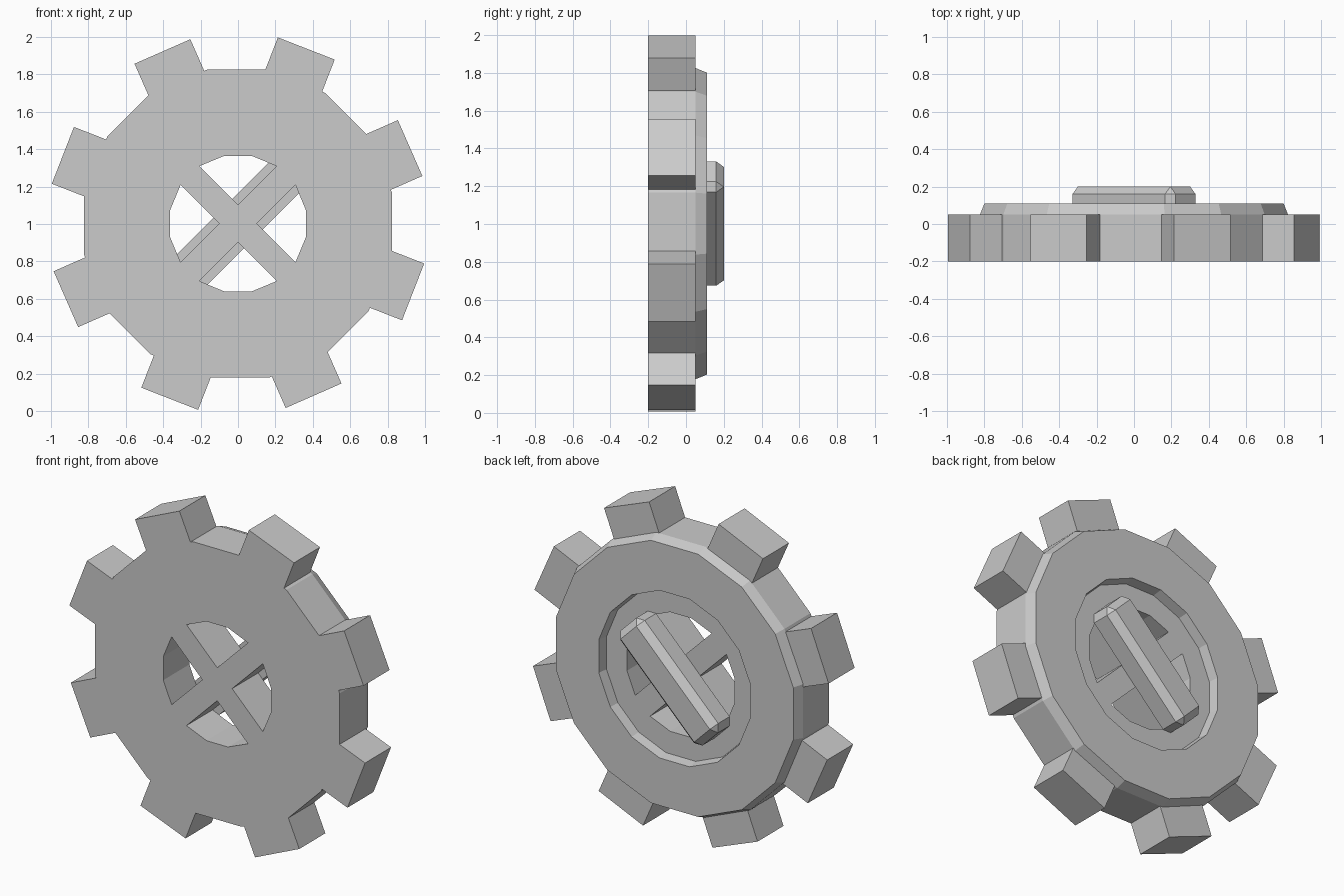
import bpy, bmesh
from math import sin, cos, radians, pi
from mathutils import Matrix, Vector

if "Cube" in bpy.data.objects:
    bpy.data.objects.remove(bpy.data.objects["Cube"])

CENTRE = Vector((0, 0, 1.002))
FRONT, STEP, BACK = -0.2, 0.05, 0.11


def finish(bm, name):
    bmesh.ops.recalc_face_normals(bm, faces=bm.faces)
    me = bpy.data.meshes.new(name)
    bm.to_mesh(me)
    bm.free()
    ob = bpy.data.objects.new(name, me)
    bpy.context.collection.objects.link(ob)
    return ob


def add_box(name, r0, r1, half_w, y0, y1, deg, bevel=0.0):
    """Box running outward from radius r0 to r1, turned about the wheel axis."""
    bm = bmesh.new()
    bmesh.ops.create_cube(bm, size=1)
    bmesh.ops.scale(bm, vec=(r1 - r0, y1 - y0, 2 * half_w), verts=bm.verts)
    bmesh.ops.translate(bm, vec=((r0 + r1) / 2, (y0 + y1) / 2, 0), verts=bm.verts)
    if bevel:
        # chamfer every edge except those around the hidden base
        edges = [e for e in bm.edges if max(v.co.y for v in e.verts) > y1 - 1e-4]
        bmesh.ops.bevel(bm, geom=edges, offset=bevel, segments=1,
                        profile=0.5, affect='EDGES')
    bm.transform(Matrix.Translation(CENTRE) @ Matrix.Rotation(-radians(deg), 4, 'Y'))
    return finish(bm, name)


def add_ring(name, profile, sides):
    """Closed (radius, y) profile swept around the wheel axis."""
    bm = bmesh.new()
    loops = []
    for i in range(sides):
        a = 2 * pi * (i + 0.5) / sides
        loops.append([bm.verts.new(CENTRE + Vector((r * cos(a), y, r * sin(a))))
                      for r, y in profile])
    n = len(profile)
    for i in range(sides):
        p, q = loops[i], loops[(i + 1) % sides]
        for j in range(n):
            k = (j + 1) % n
            bm.faces.new((p[j], p[k], q[k], q[j]))
    return finish(bm, name)


# Wheel body: raised, tapered back rim with a shallow recess around the hub hole
add_ring("wheel_body", [(0.37, FRONT), (0.84, FRONT), (0.84, STEP), (0.815, BACK),
                        (0.52, BACK), (0.51, STEP), (0.37, STEP)], 16)

# Eight square teeth
for i in range(8):
    add_box(f"tooth_{i + 1}", 0.815, 1.005, 0.163, FRONT, STEP, 23.7 + 45 * i)

# Crossed spokes inside the hole
W = 0.071
add_box("long_spoke", -0.367, 0.367, W, FRONT, STEP, 45)
for i, deg in enumerate((135, 315)):
    add_box(f"short_spoke_{i + 1}", W, 0.367, W, FRONT, STEP, deg)

# Chamfered turning handle on the back; vertical corners are cut as well
handle = add_box("back_handle", -0.39, 0.39, 0.115, STEP, 0.2, 45)
bm = bmesh.new()
bm.from_mesh(handle.data)
edges = [e for e in bm.edges if max(v.co.y for v in e.verts) > 0.19]
bmesh.ops.bevel(bm, geom=edges, offset=0.04, segments=1, profile=0.5, affect='EDGES')
bm.to_mesh(handle.data)
bm.free()
